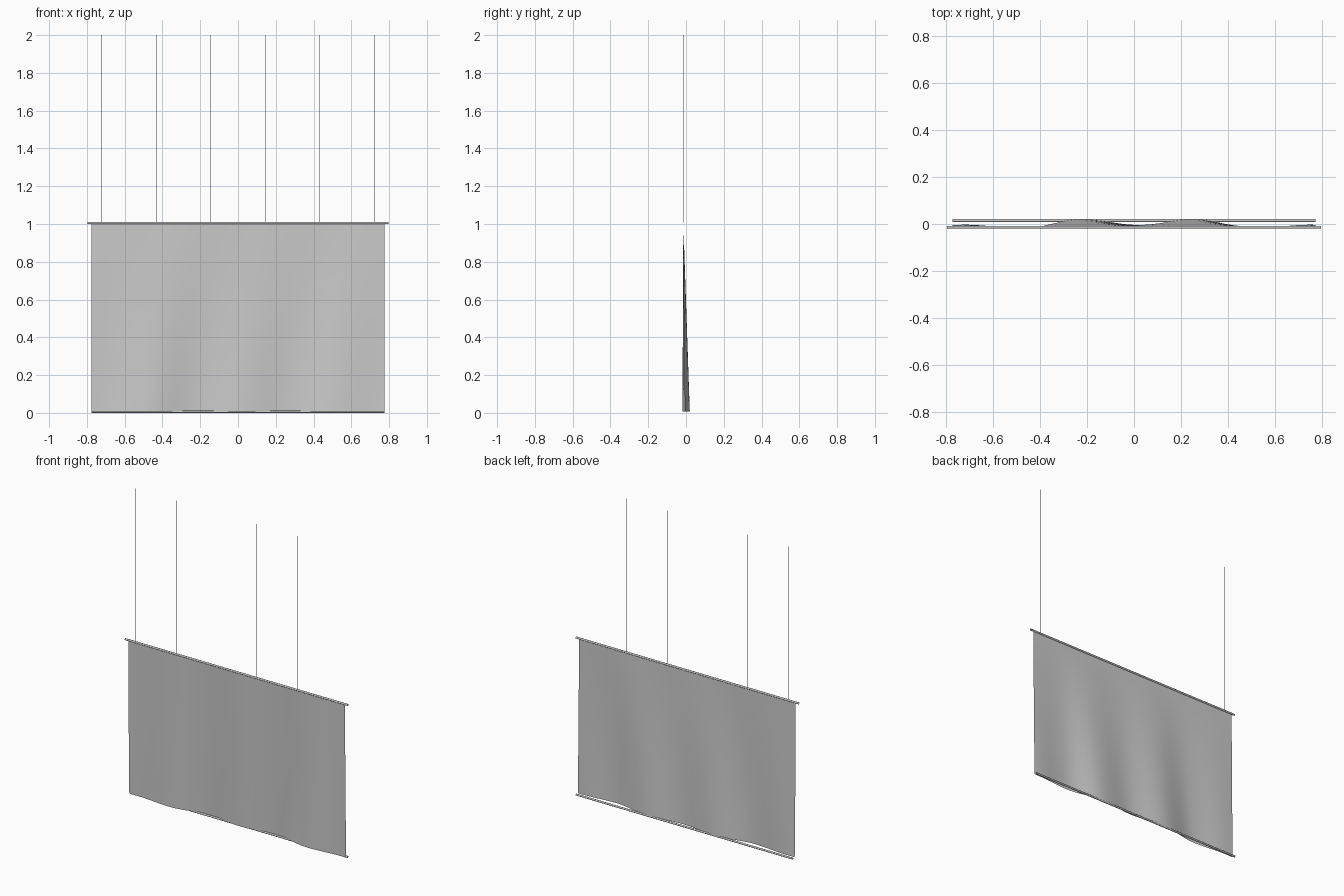
import bpy, bmesh, math
from mathutils import Vector

cube = bpy.data.objects.get("Cube")
if cube:
    bpy.data.objects.remove(cube, do_unlink=True)


def material(name, rgb):
    mat = bpy.data.materials.new(name)
    mat.use_nodes = True
    color = (*rgb, 1)
    mat.diffuse_color = color
    mat.node_tree.nodes["Principled BSDF"].inputs["Base Color"].default_value = color
    return mat


GREY = material("light_grey", (0.6, 0.6, 0.6))
FRONT_Y, BACK_Y = -0.014, 0.015


def add_object(name, bm, smooth=True):
    mesh = bpy.data.meshes.new(name)
    bm.to_mesh(mesh)
    bm.free()
    mesh.materials.append(GREY)
    for poly in mesh.polygons:
        poly.use_smooth = smooth
    obj = bpy.data.objects.new(name, mesh)
    bpy.context.collection.objects.link(obj)
    return obj


def rod(name, start, end, radius, sides):
    """Open-ended tube between two points."""
    start, end = Vector(start), Vector(end)
    axis = end - start
    bm = bmesh.new()
    bmesh.ops.create_cone(bm, cap_ends=False, segments=sides, radius1=radius,
                          radius2=radius, depth=axis.length)
    obj = add_object(name, bm)
    obj.location = (start + end) / 2
    obj.rotation_euler = axis.to_track_quat('Z', 'Y').to_euler()


# Hem depth at each crest and trough of the folds
FOLDS = [(-1.0, -0.018), (-0.72, -0.003), (-0.48, -0.019), (-0.22, 0.02), (0.02, -0.004),
         (0.26, 0.02), (0.51, -0.019), (0.75, -0.003), (1.0, -0.018)]


def hem_depth(x):
    for (x0, y0), (x1, y1) in zip(FOLDS, FOLDS[1:]):
        if x <= x1:
            t = (x - x0) / (x1 - x0)
            return y0 + (y1 - y0) * (1 - math.cos(math.pi * t)) / 2
    return FOLDS[-1][1]


# Hanging cloth: folds deepen toward the hem and lean slightly with height
COLS, ROWS = 64, 24
WIDTH, BOTTOM, TOP = 1.55, 0.008, 1.0
bm = bmesh.new()
grid = []
for r in range(ROWS + 1):
    drop = 1 - r / ROWS
    z = TOP - (TOP - BOTTOM) * drop
    row = []
    for c in range(COLS + 1):
        x = WIDTH * (c / COLS - 0.5)
        depth = hem_depth(x - 0.1 * (1 - drop))
        row.append(bm.verts.new((x, FRONT_Y + (depth - FRONT_Y) * drop, z)))
    grid.append(row)
for low, high in zip(grid, grid[1:]):
    for c in range(COLS):
        bm.faces.new((low[c], low[c + 1], high[c + 1], high[c]))
add_object("hanging_cloth", bm)

# Support bar above and weight bar behind the hem
rod("top_bar", (-0.797, FRONT_Y, 1.005), (0.797, FRONT_Y, 1.005), 0.006, 12)
rod("bottom_bar", (-0.775, BACK_Y, 0.006), (0.775, BACK_Y, 0.006), 0.006, 12)

# Suspension wires
for i in range(6):
    x = -0.722 + i * 0.2888
    rod(f"wire_{i + 1}", (x, FRONT_Y, 1.008), (x, FRONT_Y, 2.0), 0.001, 6)
